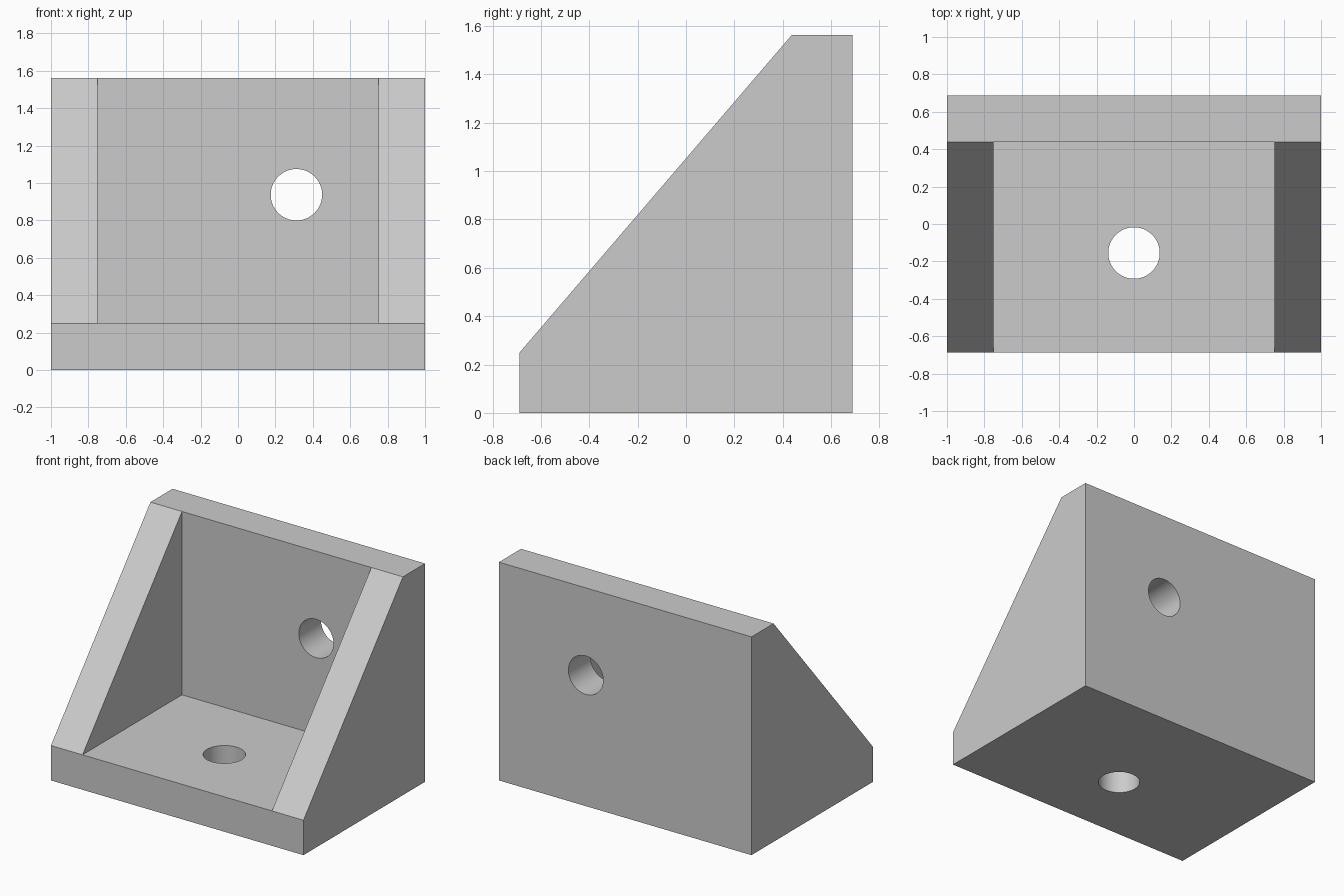
import bpy, bmesh
from math import radians

default = bpy.data.objects.get("Cube")
if default:
    bpy.data.objects.remove(default, do_unlink=True)

HALF_W, HALF_D, HEIGHT, WALL = 1.0, 0.6875, 1.5625, 0.25
HOLE_R = 0.1375

grey = bpy.data.materials.new("plain_grey")
grey.use_nodes = True
colour = (0.6, 0.6, 0.6, 1)
grey.diffuse_color = colour
grey.node_tree.nodes["Principled BSDF"].inputs["Base Color"].default_value = colour


def add_object(name, bm):
    bmesh.ops.recalc_face_normals(bm, faces=bm.faces)
    mesh = bpy.data.meshes.new(name)
    bm.to_mesh(mesh)
    bm.free()
    mesh.materials.append(grey)
    obj = bpy.data.objects.new(name, mesh)
    bpy.context.collection.objects.link(obj)
    return obj


def extrude_profile(name, profile, half_width):
    """Extrude a (y, z) outline along x."""
    bm = bmesh.new()
    face = bm.faces.new([bm.verts.new((-half_width, y, z)) for y, z in profile])
    solid = bmesh.ops.extrude_face_region(bm, geom=[face])
    verts = [v for v in solid["geom"] if isinstance(v, bmesh.types.BMVert)]
    bmesh.ops.translate(bm, verts=verts, vec=(2 * half_width, 0, 0))
    return add_object(name, bm)


def hole_cutter(name, location, tilt):
    bm = bmesh.new()
    bmesh.ops.create_cone(bm, cap_ends=True, segments=64, radius1=HOLE_R,
                          radius2=HOLE_R, depth=2 * WALL)
    obj = add_object(name, bm)
    obj.location = location
    obj.rotation_euler.x = tilt
    return obj


# Bracket body with sloping sides
wall_y = HALF_D - WALL
bracket = extrude_profile("corner_bracket", [
    (-HALF_D, 0), (HALF_D, 0), (HALF_D, HEIGHT), (wall_y, HEIGHT), (-HALF_D, WALL)], HALF_W)

# Pocket between the side ribs, and the two screw holes
cutters = [
    extrude_profile("pocket_cutter", [
        (-1, WALL), (wall_y, WALL), (wall_y, 2), (-1, 2)], HALF_W - WALL),
    hole_cutter("base_hole_cutter", (0, -0.155, WALL / 2), 0),
    hole_cutter("back_hole_cutter", (0.3125, HALF_D - WALL / 2, 0.9375), radians(90)),
]
for cutter in cutters:
    cutter.hide_render = True
    cutter.hide_viewport = True
    cut = bracket.modifiers.new(cutter.name, "BOOLEAN")
    cut.operation = "DIFFERENCE"
    cut.solver = "EXACT"
    cut.object = cutter

# Apply the cuts, then smooth only the hole walls
bpy.context.view_layer.update()
evaluated = bracket.evaluated_get(bpy.context.evaluated_depsgraph_get())
cut_mesh = bpy.data.meshes.new_from_object(evaluated)
bracket.modifiers.clear()
bracket.data = cut_mesh
for cutter in cutters:
    bpy.data.objects.remove(cutter, do_unlink=True)
bpy.ops.object.select_all(action="DESELECT")
bracket.select_set(True)
bpy.context.view_layer.objects.active = bracket
bpy.ops.object.shade_smooth_by_angle(angle=radians(30))
